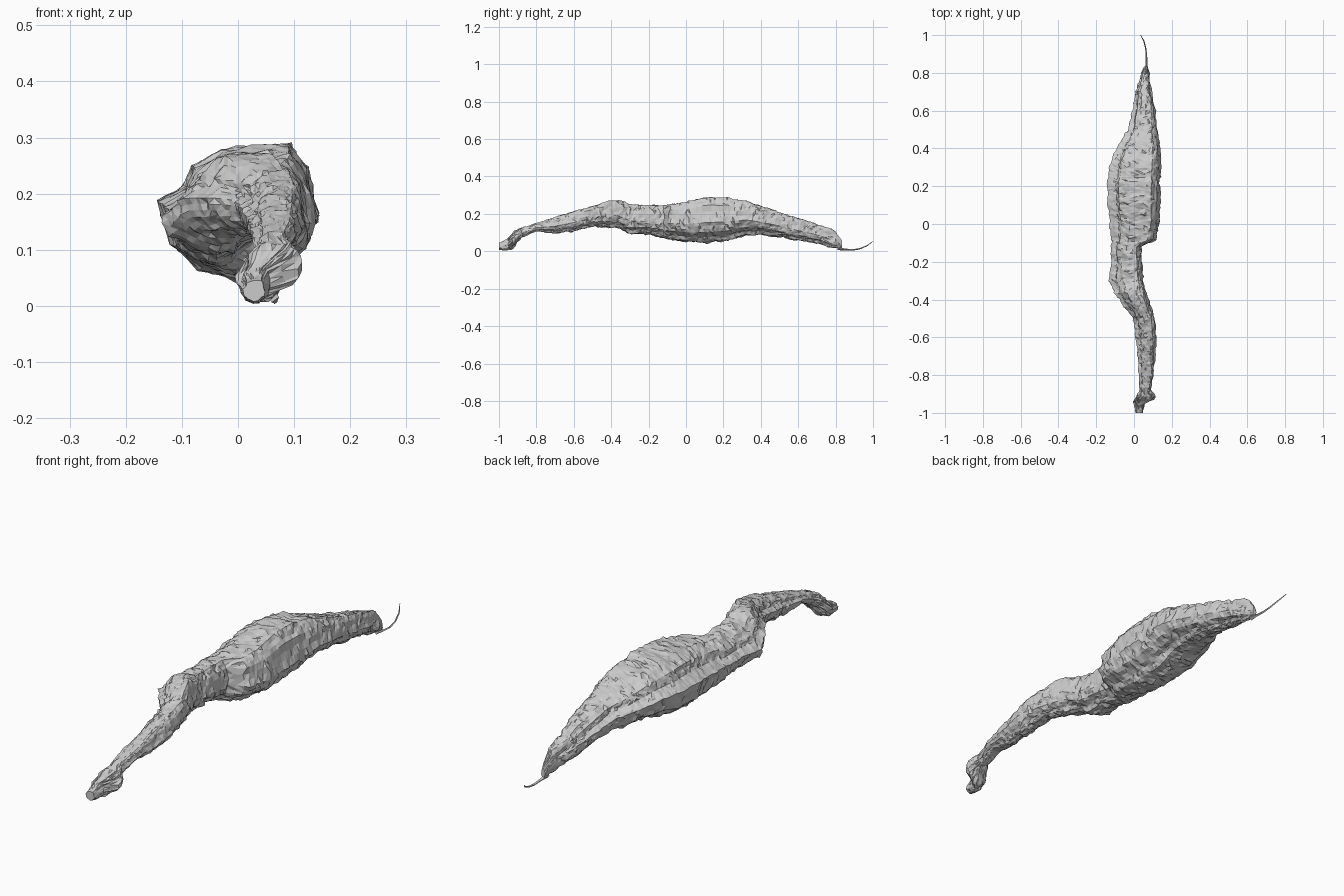
import bpy, bmesh, random
from mathutils import Vector, noise

if "Cube" in bpy.data.objects:
    bpy.data.objects.remove(bpy.data.objects["Cube"])

random.seed(4)

# stations along the length: y, x left, x right, z bottom, z top
STATIONS = [
    (-1.00, .008, .048, .010, .045), (-.95, -.003, .058, .003, .068),
    (-.92, .000, .118, .020, .112), (-.905, .018, .110, .045, .118),
    (-.88, .030, .090, .070, .125),
    (-.80, .026, .103, .108, .150), (-.70, .020, .112, .095, .182),
    (-.60, .010, .117, .105, .215), (-.50, -.005, .112, .132, .240),
    (-.44, -.050, .092, .130, .262), (-.37, -.100, .067, .125, .276),
    (-.30, -.132, .052, .092, .250), (-.20, -.117, .042, .090, .245),
    (-.115, -.122, .043, .070, .248), (-.09, -.122, .112, .065, .252),
    (.00, -.127, .137, .050, .265), (.12, -.140, .138, .045, .288),
    (.22, -.143, .140, .055, .285), (.32, -.125, .142, .085, .270),
    (.42, -.085, .138, .085, .235), (.50, -.032, .124, .075, .210),
    (.60, -.012, .112, .060, .175), (.70, .008, .092, .040, .145),
    (.80, .038, .079, .018, .105), (.835, .055, .072, .008, .055),
]
# cross-section: across (-1..1), height (0..1), with a crease on the left shoulder
SECTION = [(-1, .58), (-.66, .69), (-.56, .84), (-.2, .96), (.35, .99), (.65, 1),
           (.85, .82), (1, .45), (.85, .24), (.5, .13), (.35, .03), (0, 0),
           (-.5, .09), (-.85, .27)]


def station_at(y):
    for a, b in zip(STATIONS, STATIONS[1:]):
        if y <= b[0]:
            t = (y - a[0]) / (b[0] - a[0])
            return [p + (q - p) * t for p, q in zip(a, b)]
    return list(STATIONS[-1])


def make_object(name, bm):
    bmesh.ops.recalc_face_normals(bm, faces=bm.faces)
    mesh = bpy.data.meshes.new(name)
    bm.to_mesh(mesh)
    bm.free()
    obj = bpy.data.objects.new(name, mesh)
    bpy.context.collection.objects.link(obj)
    return obj


def loft(bm, rings):
    n = len(rings[0])
    for a, b in zip(rings, rings[1:]):
        for i in range(n):
            j = (i + 1) % n
            bm.faces.new((a[i], a[j], b[j], b[i]))
    bm.faces.new(rings[0])
    bm.faces.new(rings[-1])


# main shell: lofted through the stations, then roughened
SPLIT = 3
outline = []
for (u0, w0), (u1, w1) in zip(SECTION, SECTION[1:] + SECTION[:1]):
    for s in range(SPLIT):
        t = s / SPLIT
        outline.append((u0 + (u1 - u0) * t, w0 + (w1 - w0) * t))
bm = bmesh.new()
rings = []
COUNT = 150
y0, y1 = STATIONS[0][0], STATIONS[-1][0]
for k in range(COUNT + 1):
    y = y0 + (y1 - y0) * k / COUNT
    _, xl, xr, zb, zt = station_at(y)
    # the left flank droops around the front hollow
    droop = max(0, 1 - abs(y + .33) / .3) * .28
    ring = []
    cx, cz = (xl + xr) / 2, (zb + zt) / 2
    for u, w in outline:
        w -= droop * max(0, -u) * w
        x, z = cx + u * (xr - xl) / 2, zb + w * (zt - zb)
        p = Vector((x, y, z))
        bump = (.007 * noise.noise(p * 22) + .008 * noise.noise(p * 48 + Vector((7, 3, 1)))
                + random.uniform(-.0015, .0015))
        out = Vector((x - cx, 0, z - cz)).normalized() * bump * min(1, (zt - zb) / .1)
        dy = 0 if k in (0, COUNT) else random.uniform(-.004, .004)
        ring.append(bm.verts.new((x + out.x, y + dy, max(0, z + out.z))))
    rings.append(ring)
loft(bm, rings)
bmesh.ops.triangulate(bm, faces=bm.faces)
make_object("rough_shell", bm)

# thin curled tail at the back
TAIL = [(.063, .81, .016, .010), (.066, .85, .010, .005), (.066, .89, .007, .004),
        (.062, .93, .014, .0035), (.052, .97, .031, .003), (.035, 1.0, .054, .0015)]
bm = bmesh.new()
loft(bm, [[bm.verts.new((x + r * a, y, max(0, z + r * b)))
           for a, b in ((1, 0), (.3, 1), (-1, .2), (-.3, -1))] for x, y, z, r in TAIL])
make_object("tail_wisp", bm)
